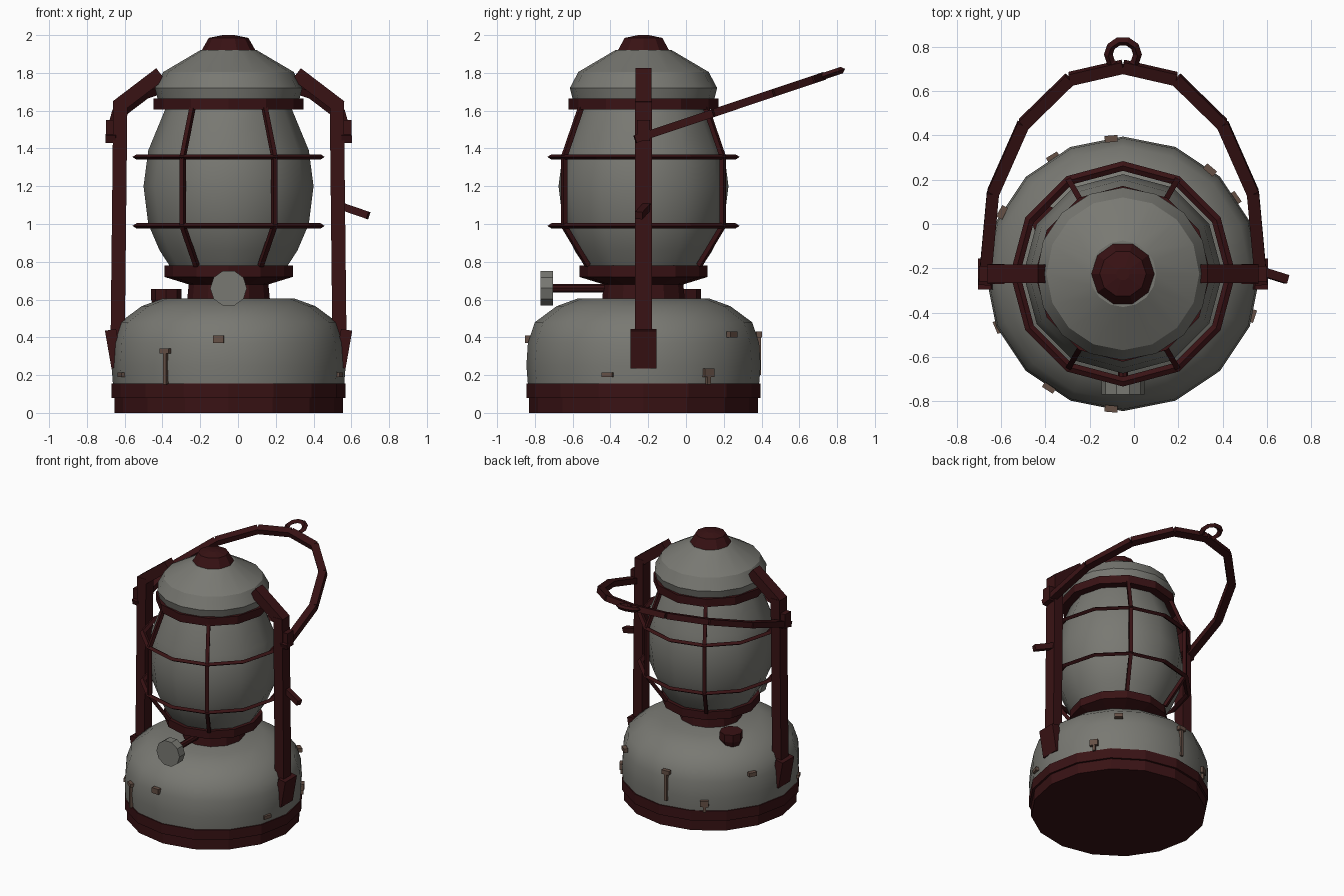
import bpy, bmesh, math
from mathutils import Vector, Matrix

if "Cube" in bpy.data.objects:
    bpy.data.objects.remove(bpy.data.objects["Cube"])

CX, CY = -0.05, -0.225   # lantern axis


def material(name, rgb):
    m = bpy.data.materials.new(name)
    m.use_nodes = True
    m.diffuse_color = (*rgb, 1)
    m.node_tree.nodes["Principled BSDF"].inputs["Base Color"].default_value = (*rgb, 1)
    return m


GREY = material("grey metal", (0.19, 0.19, 0.17))
RED = material("dark red paint", (0.04, 0.006, 0.007))
BROWN = material("brown fittings", (0.13, 0.08, 0.06))


def finish(name, bm, mat, smooth=0):
    bmesh.ops.recalc_face_normals(bm, faces=bm.faces)
    mesh = bpy.data.meshes.new(name)
    bm.to_mesh(mesh)
    bm.free()
    mesh.materials.append(mat)
    ob = bpy.data.objects.new(name, mesh)
    bpy.context.collection.objects.link(ob)
    if smooth:
        bpy.ops.object.select_all(action='DESELECT')
        ob.select_set(True)
        bpy.context.view_layer.objects.active = ob
        bpy.ops.object.shade_smooth_by_angle(angle=math.radians(smooth))
    return ob


def lathe(name, profile, sides, mat, smooth=0, frame=None):
    """Spin a (radius, height) profile and cap both ends."""
    frame = frame or Matrix.Translation((CX, CY, 0))
    bm = bmesh.new()
    rings = []
    for r, z in profile:
        angles = [math.tau * i / sides for i in range(sides)]
        rings.append([bm.verts.new(frame @ Vector((r * math.cos(a), r * math.sin(a), z)))
                      for a in angles])
    for lo, hi in zip(rings, rings[1:]):
        for i in range(sides):
            j = (i + 1) % sides
            bm.faces.new((lo[i], lo[j], hi[j], hi[i]))
    bm.faces.new(rings[0])
    bm.faces.new(rings[-1])
    return finish(name, bm, mat, smooth)


def bar(bm, a, b, width, depth, side):
    """Box from a to b, width measured along the side direction."""
    a, b = Vector(a), Vector(b)
    z = (b - a).normalized()
    y = z.cross(Vector(side)).normalized()
    x = y.cross(z)
    m = Matrix((x, y, z)).transposed().to_4x4()
    m.translation = (a + b) / 2
    scale = Matrix.Diagonal((width, depth, (b - a).length, 1))
    bmesh.ops.create_cube(bm, size=1, matrix=m @ scale)


def polar(r, angle, z):
    a = math.radians(angle)
    return Vector((CX + r * math.cos(a), CY + r * math.sin(a), z))


def ring(name, r, frame, sides, radial, height):
    """Closed ring with a diamond section."""
    bm = bmesh.new()
    loops = []
    for i in range(sides):
        a = math.tau * i / sides
        section = [(radial, 0), (0, height), (-radial, 0), (0, -height)]
        loops.append([bm.verts.new(frame @ Vector(
            ((r + d) * math.cos(a), (r + d) * math.sin(a), h))) for d, h in section])
    for i in range(sides):
        p, q = loops[i], loops[(i + 1) % sides]
        for k in range(4):
            n = (k + 1) % 4
            bm.faces.new((p[k], q[k], q[n], p[n]))
    return finish(name, bm, RED)


# Base, fuel tank and neck
lathe("base", [(0.605, 0), (0.605, 0.08), (0.62, 0.08), (0.62, 0.155)], 16, RED)
lathe("tank", [(0.612, 0.15), (0.62, 0.25), (0.612, 0.37), (0.575, 0.48),
               (0.46, 0.565), (0.35, 0.605)], 16, GREY, 35)
lathe("neck", [(0.22, 0.59), (0.21, 0.69)], 12, RED)
lathe("collar", [(0.21, 0.68), (0.34, 0.72), (0.34, 0.78), (0.3, 0.78)], 12, RED)

# Glass globe and hood
lathe("globe", [(0.3, 0.76), (0.365, 0.86), (0.425, 1.0), (0.45, 1.2),
                (0.425, 1.39), (0.33, 1.62)], 12, GREY, 35)
lathe("hood_band", [(0.397, 1.605), (0.397, 1.665)], 12, RED)
lathe("hood", [(0.375, 1.66), (0.39, 1.72), (0.345, 1.805), (0.15, 1.92)], 16, GREY, 28)
lathe("hood_cap", [(0.145, 1.915), (0.105, 1.985), (0.03, 2.0)], 10, RED)

# Wire cage
for label, z in (("upper", 1.355), ("lower", 0.99)):
    ring(label + "_cage_ring", 0.487, Matrix.Translation((CX, CY, z)), 12, 0.022, 0.014)
bm = bmesh.new()
for angle in (60, 120, 240, 300):
    path = [(0.34, 0.78), (0.485, 0.99), (0.485, 1.355), (0.38, 1.62)]
    pts = [polar(r, angle, z) for r, z in path]
    tangent = polar(1, angle + 90, 0) - Vector((CX, CY, 0))
    for a, b in zip(pts, pts[1:]):
        bar(bm, a, b, 0.025, 0.025, tangent)
finish("cage_bars", bm, RED)

# Side frame: posts, brackets, sloping arms and handle pivots
for label, s in (("left", 1), ("right", -1)):
    bm = bmesh.new()

    def at(x, z):
        return (CX + s * x, CY, z)

    bar(bm, at(0.588, 0.3), at(0.573, 1.65), 0.09, 0.075, (0, 1, 0))
    bar(bm, at(0.59, 0.24), at(0.625, 0.44), 0.14, 0.06, (0, 1, 0))
    bar(bm, at(0.59, 1.62), at(0.36, 1.795), 0.085, 0.075, (0, 1, 0))
    bar(bm, at(0.625, 1.44), at(0.625, 1.55), 0.07, 0.05, (0, 1, 0))
    finish(label + "_side_frame", bm, RED)

# Carrying handle, leaning back, in straight segments
SLOPE = 0.335


def tilt(x, y):
    return Vector((CX + x, y, 1.455 + SLOPE * (y + 0.25)))


half = [(0.625, -0.27), (0.587, 0.14), (0.45, 0.45), (0.24, 0.655), (0.0, 0.71)]
bm = bmesh.new()
normal = Vector((0, -SLOPE, 1))
for s in (1, -1):
    for p, q in zip(half, half[1:]):
        bar(bm, tilt(s * p[0], p[1]), tilt(s * q[0], q[1]), 0.042, 0.055, normal)
finish("carrying_handle", bm, RED)
frame = Matrix.Translation(tilt(0, 0.765)) @ Matrix.Rotation(math.atan(SLOPE), 4, 'X')
ring("hanging_loop", 0.066, frame, 10, 0.02, 0.018)

# Wick knob, its shaft, the filler cap and the side lever
forward = Matrix.Translation((CX, 0, 0.66)) @ Matrix.Rotation(math.pi / 2, 4, 'X')
lathe("wick_knob", [(0.097, 0.705), (0.097, 0.77)], 10, GREY, 0, forward)
lathe("wick_shaft", [(0.022, 0.3), (0.022, 0.71)], 8, RED, 0, forward)
lathe("filler_cap", [(0.065, 0.56), (0.08, 0.6), (0.08, 0.655)], 8, RED, 0,
      Matrix.Translation((-0.38, 0.0, 0)))
bm = bmesh.new()
bar(bm, (0.53, -0.2, 1.1), (0.69, -0.25, 1.045), 0.04, 0.04, (0, 1, 0))
finish("side_lever", bm, RED)

# Small clips and latches around the tank: (angle, bottom, top, stem bottom)
bm = bmesh.new()
clips = [(265, 0.37, 0.41, 0), (50, 0.40, 0.43, 0), (153, 0.39, 0.42, 0),
         (342, 0.19, 0.215, 0), (203, 0.19, 0.215, 0),
         (34, 0.19, 0.235, 0.15), (121, 0.19, 0.235, 0.15),
         (237, 0.315, 0.34, 0.15), (95, 0.4, 0.43, 0.2)]
for angle, low, high, stem in clips:
    tangent = polar(1, angle + 90, 0) - Vector((CX, CY, 0))
    bar(bm, polar(0.612, angle, low), polar(0.612, angle, high), 0.058, 0.03, tangent)
    if stem:
        bar(bm, polar(0.612, angle, stem), polar(0.612, angle, low), 0.02, 0.022, tangent)
finish("tank_clips", bm, BROWN)
